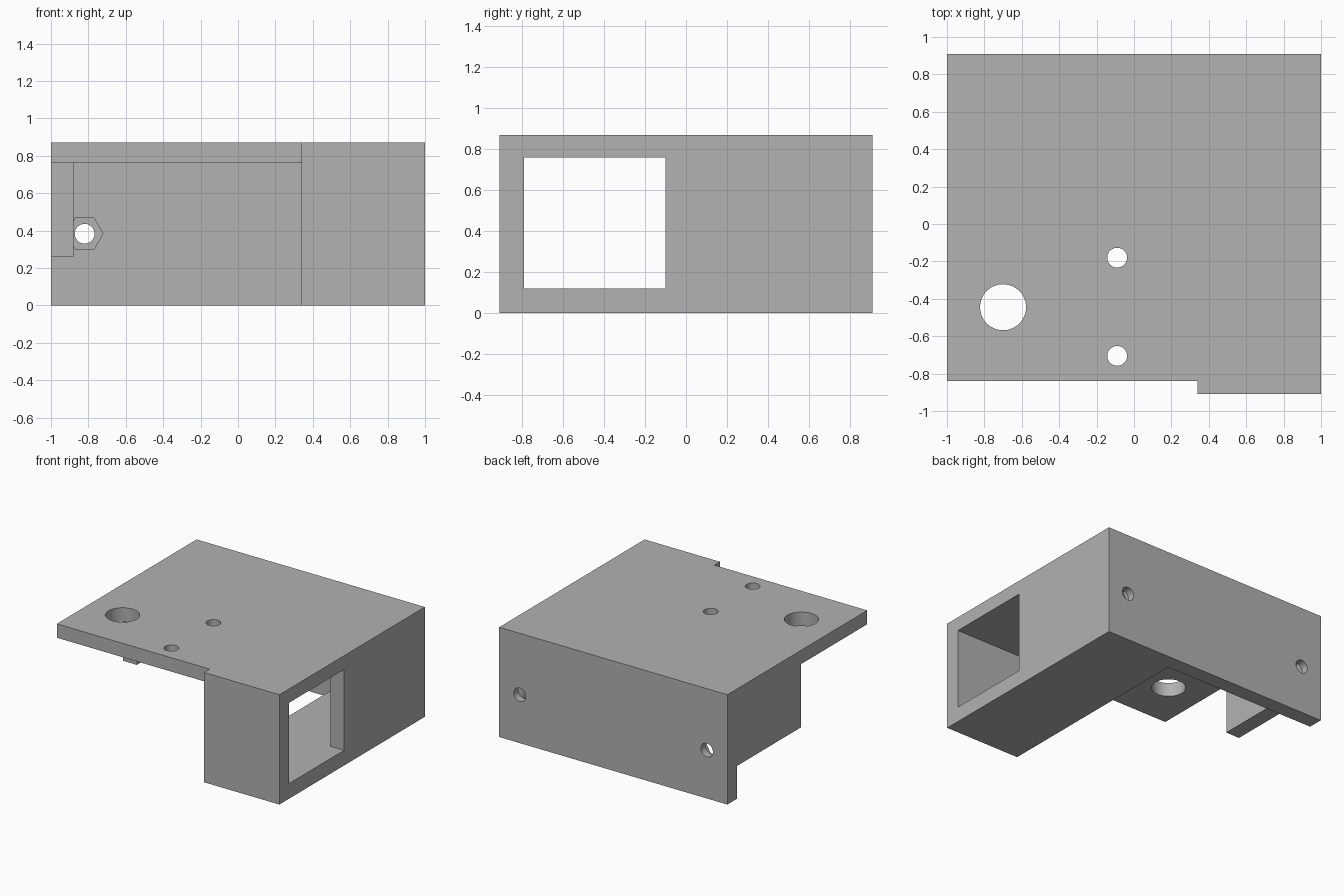
import bpy
from math import pi
from mathutils import Vector

default = bpy.data.objects.get("Cube")
if default:
    bpy.data.objects.remove(default, do_unlink=True)

grey = bpy.data.materials.new("plain_grey")
grey.use_nodes = True
colour = (0.445, 0.445, 0.445, 1)
grey.diffuse_color = colour
grey.node_tree.nodes["Principled BSDF"].inputs["Base Color"].default_value = colour

WALL = 0.12
X, Y, TOP = 1.0, 0.91, 0.87          # outer half sizes and height
IN_X, IN_Y = X - WALL, Y - WALL      # inner wall faces
CEIL = 0.76                          # underside of the top plate
BAY_X = 0.34                         # open edge of the box section
OUT = 1.2                            # beyond the body


def box(name, low, high):
    low, high = Vector(low), Vector(high)
    bpy.ops.mesh.primitive_cube_add(size=1, location=(low + high) / 2)
    ob = bpy.context.object
    ob.name = name
    ob.scale = high - low
    bpy.ops.object.transform_apply(location=False, rotation=False, scale=True)
    return ob


def rod(name, sides, radius, depth, centre, rotation=(0, 0, 0)):
    bpy.ops.mesh.primitive_cylinder_add(vertices=sides, radius=radius, depth=depth,
                                        location=centre, rotation=rotation)
    bpy.context.object.name = name
    return bpy.context.object


def cut(body, cutter):
    mod = body.modifiers.new("cut", "BOOLEAN")
    mod.operation = "DIFFERENCE"
    mod.solver = "EXACT"
    mod.object = cutter
    bpy.context.view_layer.objects.active = body
    bpy.ops.object.modifier_apply(modifier=mod.name)
    bpy.data.objects.remove(cutter, do_unlink=True)


bracket = box("bracket_body", (-X, -Y, 0), (X, Y, TOP))

# Hollow of the box section and the space under the plate
cut(bracket, box("hollow", (-IN_X, -IN_Y, WALL), (IN_X, IN_Y, CEIL)))
cut(bracket, box("open_bay", (-IN_X, -OUT, -OUT), (BAY_X, IN_Y, CEIL)))

# Short side wall: clear in front of it and beneath it
cut(bracket, box("side_front", (-OUT, -OUT, -OUT), (-IN_X + 0.05, -0.01, CEIL)))
cut(bracket, box("side_lower", (-OUT, -OUT, -OUT), (-IN_X + 0.05, IN_Y, 0.26)))

# Step along the front edge of the plate
cut(bracket, box("plate_step", (-OUT, -OUT, 0.5), (BAY_X, -0.84, OUT)))

# Window in the side of the box section
cut(bracket, box("window", (0.8, -IN_Y, WALL), (OUT, -0.1, CEIL)))

# Round holes through the plate
for x, y, radius in ((-0.7, -0.445, 0.123), (-0.09, -0.18, 0.053), (-0.09, -0.705, 0.053)):
    cut(bracket, rod("plate_hole", 48, radius, 0.3, (x, y, TOP)))

# Bolt holes in the back wall, with hexagonal nut pockets inside
for side in (-1, 1):
    centre = Vector((side * 0.82, IN_Y, 0.383))
    cut(bracket, rod("bolt_hole", 32, 0.053, 0.5, centre, (pi / 2, 0, 0)))
    cut(bracket, rod("nut_pocket", 6, 0.098, 0.12, centre, (pi / 2, pi / 6, 0)))

bracket.data.materials.clear()
bracket.data.materials.append(grey)
for poly in bracket.data.polygons:
    poly.material_index = 0

bpy.ops.object.select_all(action="DESELECT")
bracket.select_set(True)
bpy.context.view_layer.objects.active = bracket
bpy.ops.object.shade_smooth_by_angle(angle=pi / 6)
